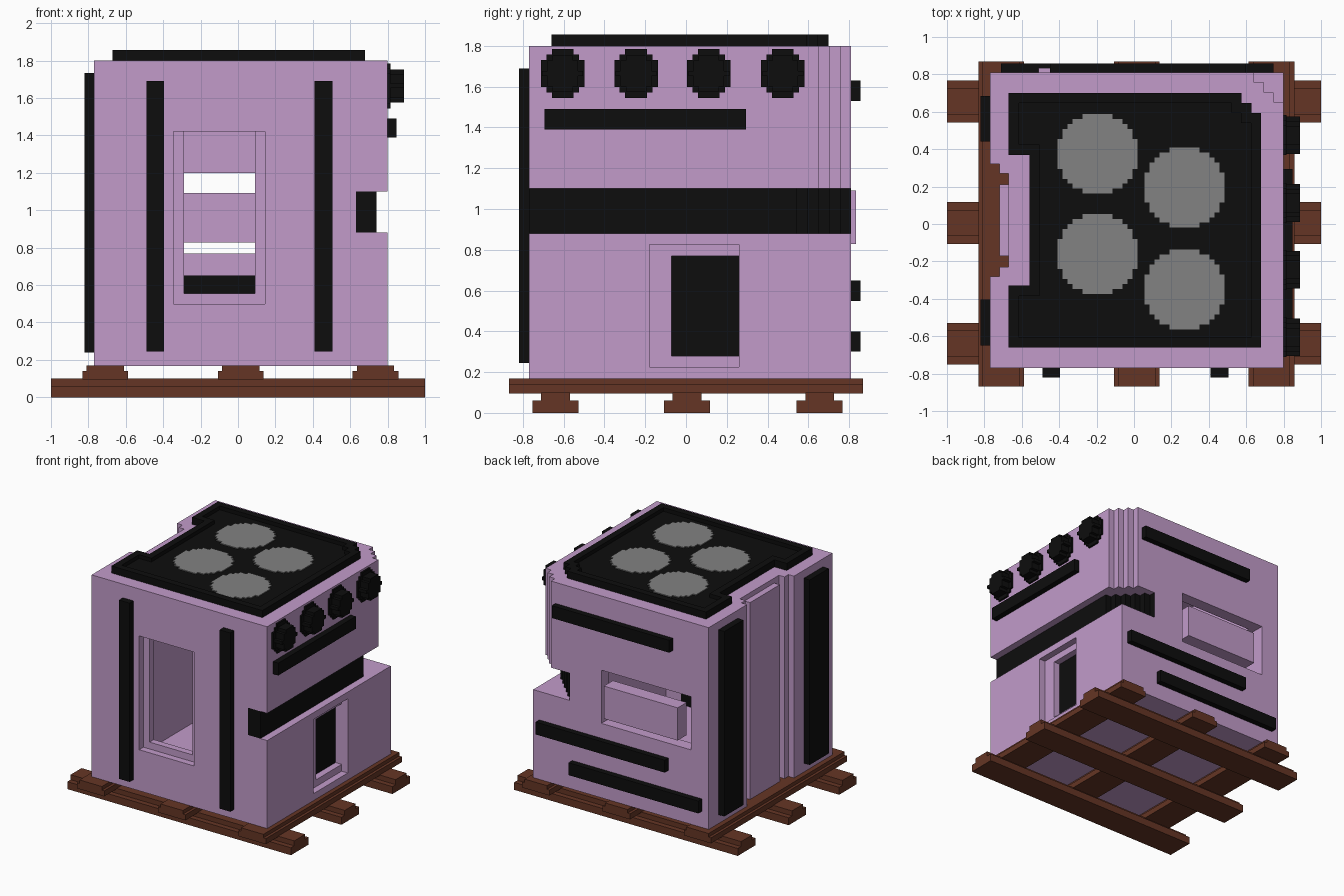
import bpy, bmesh, math

if "Cube" in bpy.data.objects:
    bpy.data.objects.remove(bpy.data.objects["Cube"], do_unlink=True)


def material(name, rgb):
    m = bpy.data.materials.new(name)
    m.use_nodes = True
    m.diffuse_color = (*rgb, 1)
    m.node_tree.nodes["Principled BSDF"].inputs["Base Color"].default_value = (*rgb, 1)
    return m


LILAC = material("lilac", (0.54, 0.33, 0.59))
BLACK = material("black", (0.004, 0.004, 0.004))
BROWN = material("brown", (0.13, 0.036, 0.018))
GREY = material("grey", (0.223, 0.223, 0.223))

PLACE = {
    "x": lambda a, b, t: (t, a, b),
    "y": lambda a, b, t: (a, t, b),
    "z": lambda a, b, t: (a, b, t),
}


def prism(name, pts, axis, lo, hi, mat):
    """Extrude a flat outline along an axis."""
    bm = bmesh.new()
    ends = [[bm.verts.new(PLACE[axis](a, b, t)) for a, b in pts] for t in (lo, hi)]
    bm.faces.new(ends[0])
    bm.faces.new(ends[1])
    for i in range(len(pts)):
        j = (i + 1) % len(pts)
        bm.faces.new((ends[0][i], ends[0][j], ends[1][j], ends[1][i]))
    bmesh.ops.recalc_face_normals(bm, faces=bm.faces)
    mesh = bpy.data.meshes.new(name)
    bm.to_mesh(mesh)
    bm.free()
    mesh.materials.append(mat)
    ob = bpy.data.objects.new(name, mesh)
    bpy.context.collection.objects.link(ob)
    return ob


def box(name, x, y, z, mat):
    return prism(name, [(x[0], y[0]), (x[1], y[0]), (x[1], y[1]), (x[0], y[1])],
                 "z", z[0], z[1], mat)


def stairs(x, y, n, s=0.053):
    """Stepped corner chamfer, from the x side round to the y side."""
    pts = [(x, y - n * s)]
    for i in range(n):
        pts += [(x - (i + 1) * s, y - (n - i) * s), (x - (i + 1) * s, y - (n - i - 1) * s)]
    return pts


def disc(cx, cy, r, rows):
    """Stepped circle outline."""
    s = 2 * r / rows
    right = []
    for i in range(rows):
        v = -r + i * s
        w = max(s, round(math.sqrt(r * r - (v + s / 2) ** 2) / s) * s)
        for p in ((w, v), (w, v + s)):
            if len(right) > 1 and right[-1][0] == right[-2][0] == p[0]:
                right.pop()
            if not right or right[-1] != p:
                right.append(p)
    return [(cx + a, cy + b) for a, b in right] + [(cx - a, cy + b) for a, b in reversed(right)]


def cut(ob, cutter):
    cutter.hide_render = True
    mod = ob.modifiers.new("cut", "BOOLEAN")
    mod.operation = "DIFFERENCE"
    mod.solver = "EXACT"
    mod.object = cutter
    bpy.context.view_layer.objects.active = ob
    bpy.ops.object.modifier_apply(modifier=mod.name)
    bpy.data.objects.remove(cutter, do_unlink=True)


# Pallet: lower beams run sideways, upper beams run front to back
def beam(name, axis, c, z, half, top_half, step, height, length):
    pts = [(c - half, z), (c + half, z), (c + half, z + step), (c + top_half, z + step),
           (c + top_half, z + height), (c - top_half, z + height),
           (c - top_half, z + step), (c - half, z + step)]
    prism(name, pts, axis, -length, length, BROWN)


for i, c in enumerate((-0.64, 0.005, 0.655)):
    beam(f"lower_beam_{i}", "x", c, 0, 0.112, 0.07, 0.06, 0.1, 1)
for i, c in enumerate((-0.71, 0.015, 0.735)):
    beam(f"upper_beam_{i}", "y", c, 0.095, 0.122, 0.1, 0.045, 0.074, 0.868)

# Hollow body with a stepped recess down the -x side
outline = [(-0.77, -0.77), (0.8, -0.77), (0.8, 0.81), (-0.77, 0.81),
           (-0.77, 0.32), (-0.72, 0.32), (-0.72, 0.27), (-0.67, 0.27),
           (-0.67, -0.23), (-0.72, -0.23), (-0.72, -0.28), (-0.77, -0.28)]
body = prism("body", outline, "z", 0.168, 1.8, LILAC)
far = 0.95

# Cavity, stepped rear corner and the channel for the dark band
cut(body, prism("cavity", [(-0.56, -0.66), (0.64, -0.66)] + stairs(0.64, 0.71, 3) + [(-0.56, 0.71)],
                "z", 0.28, 1.7, LILAC))
cut(body, prism("corner", stairs(0.8, 0.81, 3) + [(0.641, far), (far, far), (far, 0.651)],
                "z", 1.1, 2, LILAC))
inner = stairs(0.63, 0.7, 3)
cut(body, prism("channel", [(0.63, -far)] + inner + [(0.471, far), (far, far), (far, -far)],
                "z", 0.88, 1.1, LILAC))

# Front window, side door and back opening
cut(body, box("window_recess", (-0.345, 0.145), (-far, -0.715), (0.5, 1.42), LILAC))
cut(body, box("window_hole", (-0.29, 0.092), (-far, -0.6), (0.555, 1.42), LILAC))
cut(body, box("door_recess", (0.745, far), (-0.18, 0.26), (0.225, 0.825), LILAC))
cut(body, box("door_hole", (0.68, far), (-0.07, 0.26), (0.28, 0.77), LILAC))
cut(body, box("back_hole", (-0.61, 0.19), (0.6, far), (0.77, 1.2), LILAC))
box("door_panel", (0.66, 0.69), (-0.07, 0.26), (0.28, 0.77), BLACK)
box("back_panel", (-0.51, 0.15), (0.72, 0.835), (0.828, 1.092), LILAC)
box("side_panel", (-0.72, -0.66), (-0.17, 0.21), (0.168, 1.76), LILAC)

# Dark band round the channel
prism("dark_band", [(0.63, -0.77), (0.74, -0.77)] + stairs(0.74, 0.81, 5)
      + [(0.471, 0.81)] + inner[::-1], "z", 0.88, 1.1, BLACK)

# Trim strips, set through the walls
for i, x in enumerate((-0.49, 0.41)):
    box(f"front_strip_{i}", (x, x + 0.095), (-0.82, -0.655), (0.245, 1.69), BLACK)
for i, y in enumerate((-0.65, 0.44)):
    box(f"side_strip_{i}", (-0.822, -0.74), (y, y + 0.245), (0.24, 1.735), BLACK)
for i, (x0, x1, z) in enumerate(((-0.45, 0.6, 1.53), (-0.41, 0.745, 0.55), (-0.71, 0.45, 0.3))):
    box(f"back_strip_{i}", (x0, x1), (0.7, 0.857), (z, z + 0.1), BLACK)
box("handle", (0.74, 0.847), (-0.695, 0.295), (1.39, 1.49), BLACK)

# Knobs
for i, y in enumerate((-0.605, -0.245, 0.112, 0.475)):
    prism(f"knob_base_{i}", disc(y, 1.665, 0.12, 9), "x", 0.78, 0.815, BLACK)
    prism(f"knob_{i}", disc(y, 1.665, 0.088, 7), "x", 0.81, 0.887, BLACK)


# Cooktop with raised rim
def cooktop(inset):
    d = inset
    return ([(-0.67 + d, -0.66 + d), (0.68 - d, -0.66 + d)] + stairs(0.68 - d, 0.7 - d, 2)
            + [(-0.67 + d, 0.7 - d), (-0.67 + d, 0.37 + d), (-0.56 + d, 0.37 + d),
               (-0.56 + d, -0.33 - d), (-0.67 + d, -0.33 - d)])


top = prism("cooktop", cooktop(0), "z", 1.78, 1.857, BLACK)
cut(top, prism("cooktop_recess", cooktop(0.054), "z", 1.827, 2, BLACK))
for i, (x, y) in enumerate(((-0.195, 0.375), (-0.195, -0.16), (0.27, 0.195), (0.27, -0.35))):
    prism(f"burner_{i}", disc(x, y, 0.213, 16), "z", 1.81, 1.834, GREY)
